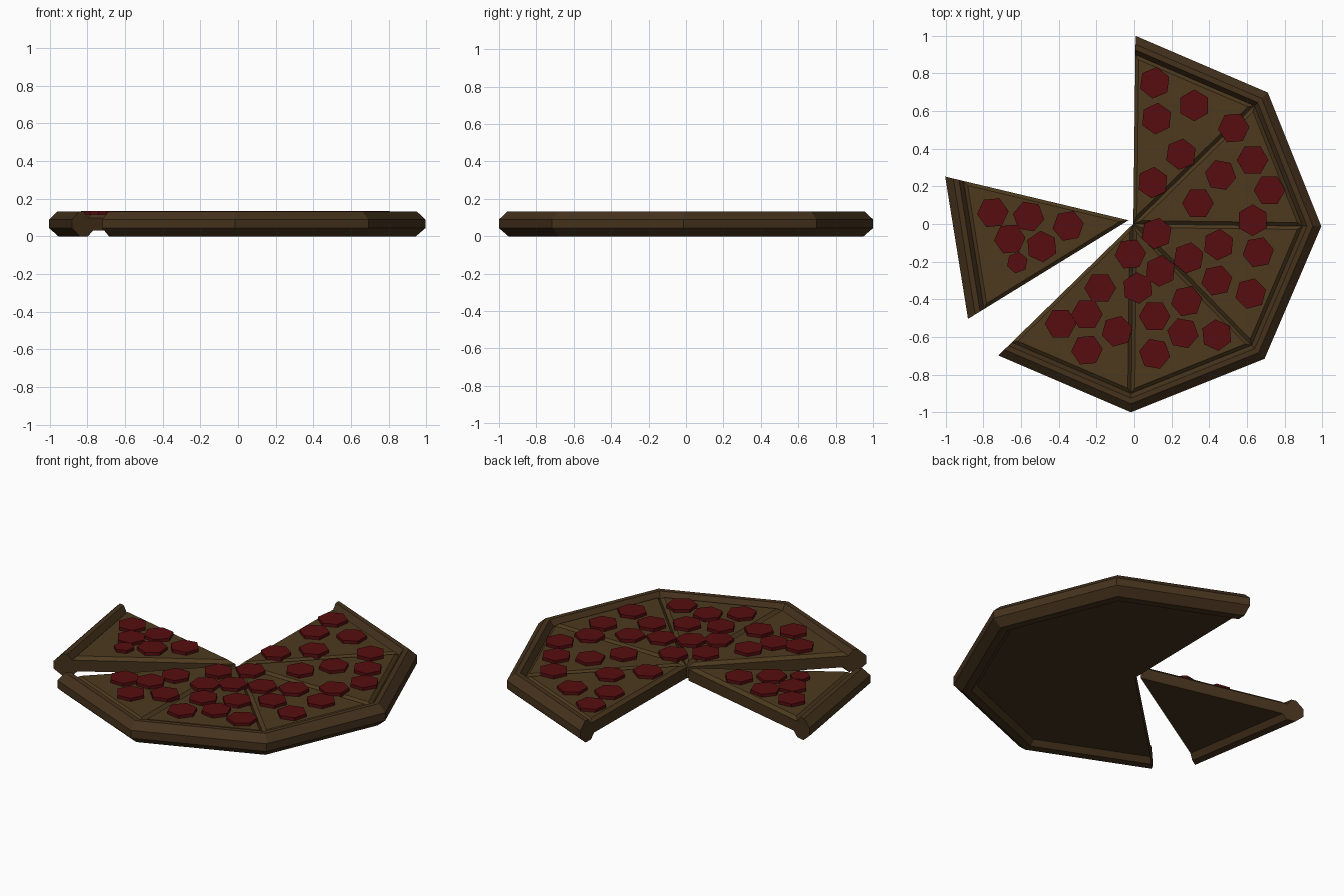
import bpy, bmesh
from math import radians, cos, sin
from mathutils import Vector

if "Cube" in bpy.data.objects:
    bpy.data.objects.remove(bpy.data.objects["Cube"])


def material(name, rgb):
    m = bpy.data.materials.new(name)
    m.diffuse_color = (*rgb, 1)
    m.use_nodes = True
    m.node_tree.nodes["Principled BSDF"].inputs["Base Color"].default_value = m.diffuse_color
    return m


crust = material("crust", (0.06, 0.032, 0.012))
cheese = material("cheese", (0.075, 0.042, 0.013))
red = material("red", (0.095, 0.004, 0.005))


def add_object(name, bm, mats):
    bmesh.ops.recalc_face_normals(bm, faces=bm.faces)
    me = bpy.data.meshes.new(name)
    bm.to_mesh(me)
    bm.free()
    for m in mats:
        me.materials.append(m)
    ob = bpy.data.objects.new(name, me)
    bpy.context.collection.objects.link(ob)
    return ob


# Radial section: underside, rolled crust, down to the edge of the cheese
PROFILE = [(0.87, 0.03), (0.90, 0.0), (0.95, 0.0), (1.0, 0.043), (1.0, 0.09),
           (0.955, 0.132), (0.925, 0.132), (0.90, 0.097)]
TOP, EDGE, INSET = 0.115, 0.097, 0.92


def pizza(name, tip, start, slices):
    bm = bmesh.new()
    tx, ty = tip
    low = bm.verts.new((tx, ty, 0.03))
    high = bm.verts.new((tx, ty, EDGE))
    rows = []
    for i in range(slices + 1):
        a = radians(start + 45 * i)
        rows.append([bm.verts.new((tx + r * cos(a), ty + r * sin(a), z))
                     for r, z in PROFILE])
    for p, q in zip(rows, rows[1:]):
        # Base and rolled crust
        bm.faces.new((low, q[0], p[0]))
        for k in range(len(PROFILE) - 1):
            bm.faces.new((p[k], q[k], q[k + 1], p[k + 1]))
        # Cheese top with sloping edges, inset toward the incentre
        tri = [high, p[-1], q[-1]]
        co = [v.co for v in tri]
        w = [(co[1] - co[2]).length, (co[0] - co[2]).length, (co[0] - co[1]).length]
        centre = sum((c * k for c, k in zip(co, w)), Vector()) / sum(w)
        inner = []
        for c in co:
            n = centre.lerp(c, INSET)
            inner.append(bm.verts.new((n.x, n.y, TOP)))
        faces = [bm.faces.new(inner)]
        for k in range(3):
            j = (k + 1) % 3
            faces.append(bm.faces.new((tri[k], tri[j], inner[j], inner[k])))
        for f in faces:
            f.material_index = 1
    # Flat cut ends
    bm.faces.new([low] + rows[0] + [high])
    bm.faces.new([high] + rows[-1][::-1] + [low])
    return add_object(name, bm, [crust, cheese])


pizza("pizza_body", (-0.005, 0.0), -135.7, 5)
pizza("loose_slice", (-0.03, 0.02), 166.6, 1)

# Pepperoni positions (x, y, turn in degrees)
SPOTS = [
    (.11, .75, 22), (.12, .56, 25), (.32, .63, 30), (.53, .51, 5), (.25, .37, 22),
    (.10, .22, 25), (.46, .26, 50), (.63, .34, 0), (.72, .18, 0), (.34, .11, 0),
    (.63, .02, 30), (.12, -.05, 20), (-.02, -.16, 5), (.45, -.11, 25),
    (.66, -.15, 10), (.29, -.18, 20), (.14, -.25, 25), (.44, -.30, 12),
    (.62, -.37, 15), (.02, -.34, 35), (.28, -.41, 10), (-.18, -.34, 0),
    (.11, -.49, 0), (-.25, -.48, 0), (.26, -.58, 50), (.44, -.59, 35),
    (-.09, -.57, 15), (-.39, -.53, 0), (-.25, -.67, 5), (.11, -.69, 50),
    (-.75, .06, 5), (-.56, .04, 50), (-.35, -.01, 10), (-.66, -.08, 5),
    (-.49, -.12, 35), (-.62, -.205, 20)]

for i, (x, y, turn) in enumerate(SPOTS):
    radius = 0.057 if i == len(SPOTS) - 1 else 0.084
    bpy.ops.mesh.primitive_cylinder_add(vertices=6, radius=radius, depth=0.025,
                                        location=(x, y, 0.121),
                                        rotation=(0, 0, radians(turn + 30)))
    ob = bpy.context.object
    ob.name = f"pepperoni_{i + 1}"
    ob.data.materials.append(red)
